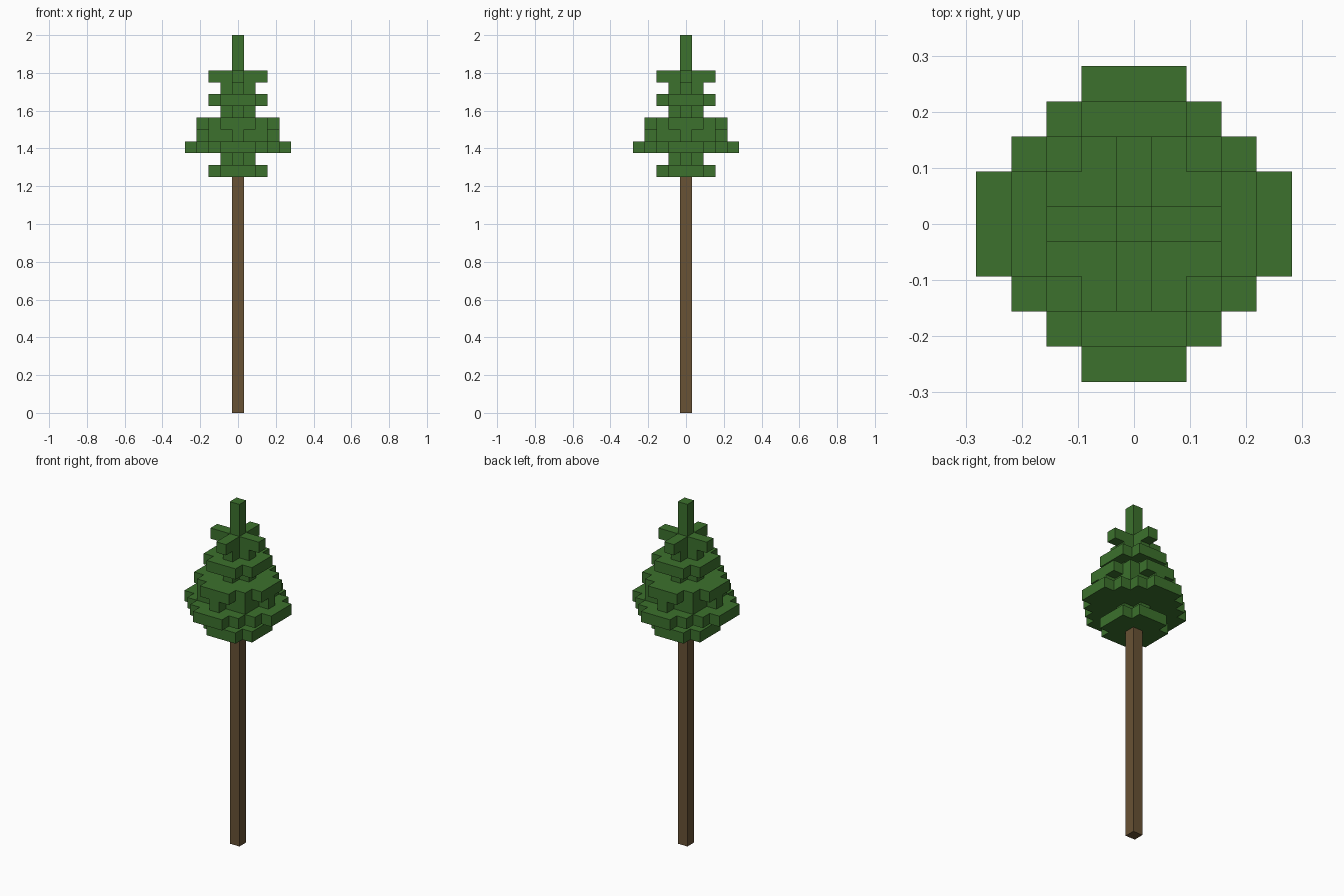
import bpy, bmesh

old = bpy.data.objects.get("Cube")
if old:
    bpy.data.objects.remove(old, do_unlink=True)

UNIT = 1 / 16  # edge of one block


def make_material(name, rgb):
    mat = bpy.data.materials.new(name)
    mat.use_nodes = True
    mat.diffuse_color = (*rgb, 1)
    mat.node_tree.nodes["Principled BSDF"].inputs["Base Color"].default_value = (*rgb, 1)
    return mat


def stepped_outline(reach):
    """Four-way symmetric outline; reach[j] is how many blocks row j extends from the axis."""
    quarter = []
    for j, r in enumerate(reach):
        following = reach[j + 1] if j + 1 < len(reach) else None
        if following != r:
            quarter.append((r + 0.5, j + 0.5))
            if following is not None:
                quarter.append((following + 0.5, j + 0.5))
    outline = []
    for _ in range(4):
        outline += quarter
        quarter = [(-y, x) for x, y in quarter]
    return outline


def add_tier(name, reach, bottom, height, mat):
    """Extrude a stepped outline upwards into a solid tier."""
    bm = bmesh.new()
    base = bm.faces.new([bm.verts.new((x * UNIT, y * UNIT, bottom * UNIT))
                         for x, y in stepped_outline(reach)])
    top = bmesh.ops.extrude_face_region(bm, geom=[base], use_keep_orig=True)
    lifted = [v for v in top["geom"] if isinstance(v, bmesh.types.BMVert)]
    bmesh.ops.translate(bm, verts=lifted, vec=(0, 0, height * UNIT))
    bmesh.ops.recalc_face_normals(bm, faces=bm.faces)
    mesh = bpy.data.meshes.new(name)
    bm.to_mesh(mesh)
    bm.free()
    mesh.materials.append(mat)
    obj = bpy.data.objects.new(name, mesh)
    bpy.context.collection.objects.link(obj)


bark = make_material("bark brown", (0.138, 0.084, 0.035))
leaves = make_material("leaf green", (0.045, 0.165, 0.026))

# Trunk
TRUNK = 20
add_tier("trunk", [0], 0, TRUNK, bark)

# Foliage tiers from the bottom up, with the spire last
small_cross = [1, 0]
small_disc = [2, 2, 1]
tiers = [
    ("lowest_skirt", small_disc, 1),
    ("lower_neck", small_cross, 1),
    ("widest_skirt", [4, 4, 3, 2, 1], 1),
    ("middle_skirt", [3, 2, 2, 0], 1),
    ("middle_crown", [3, 3, 2, 1], 1),
    ("middle_neck", small_cross, 1),
    ("upper_skirt", small_disc, 1),
    ("upper_neck", small_cross, 1),
    ("top_cross", [2, 0, 0], 1),
    ("spire", [0], 3),
]
level = TRUNK
for name, reach, height in tiers:
    add_tier(name, reach, level, height, leaves)
    level += height
